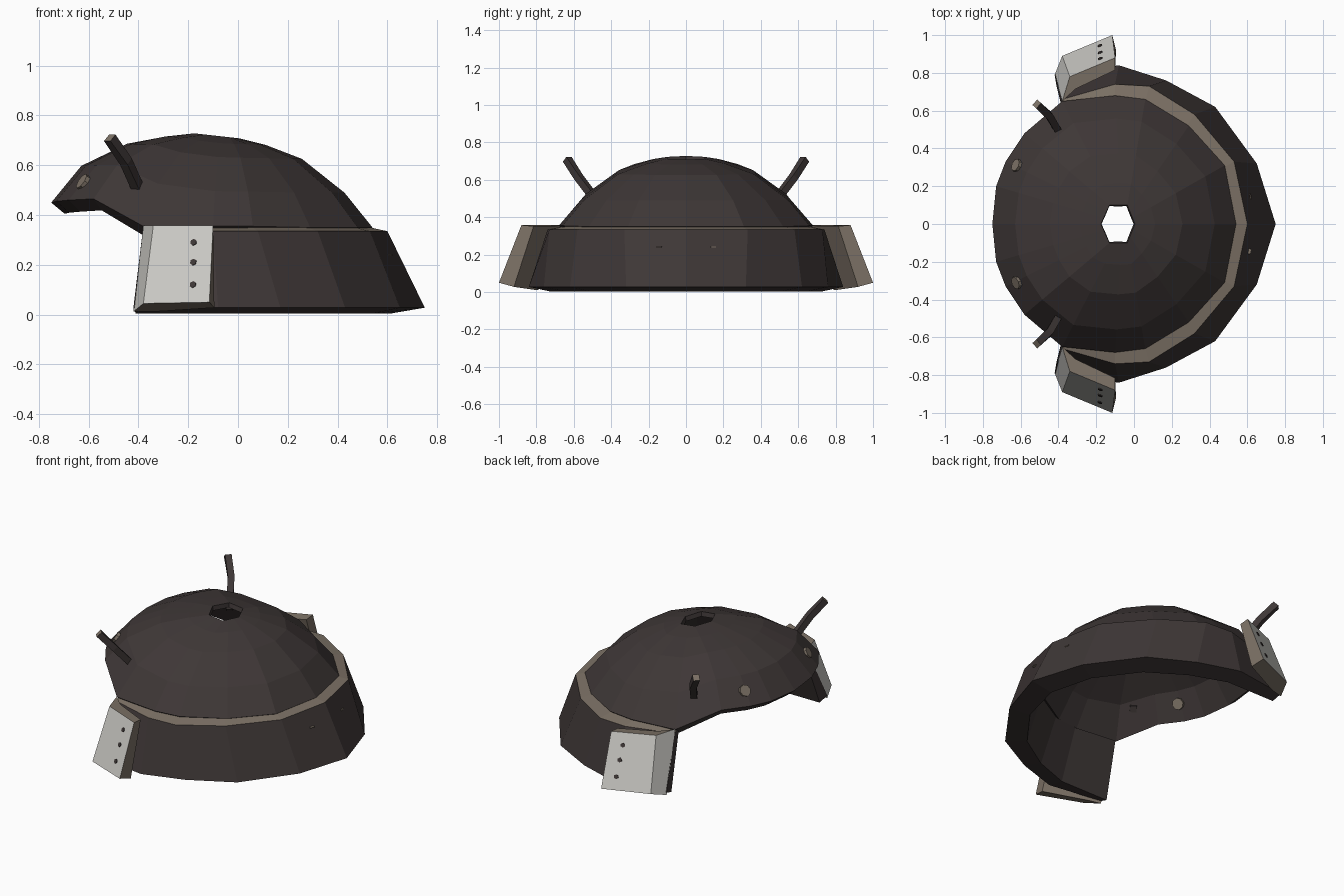
import bpy, bmesh, math
from mathutils import Vector

if "Cube" in bpy.data.objects:
    bpy.data.objects.remove(bpy.data.objects["Cube"])


def mat(name, c):
    m = bpy.data.materials.new(name)
    m.diffuse_color = (*c, 1)
    m.use_nodes = True
    m.node_tree.nodes["Principled BSDF"].inputs["Base Color"].default_value = m.diffuse_color
    return m


DARK = mat("dark_brown", (0.048, 0.038, 0.037))
TAN = mat("tan_trim", (0.205, 0.168, 0.133))
LIGHT = mat("pale_grey", (0.60, 0.59, 0.56))


def make(name, verts, faces, mats, rule=None):
    """Mesh object from points; rule(face) gives the material slot."""
    bm = bmesh.new()
    vs = [bm.verts.new(v) for v in verts]
    for f in faces:
        bm.faces.new([vs[i] for i in f])
    if rule:
        bmesh.ops.recalc_face_normals(bm, faces=bm.faces)
        bm.normal_update()
        for f in bm.faces:
            f.material_index = rule(f)
    me = bpy.data.meshes.new(name)
    bm.to_mesh(me)
    bm.free()
    for m in mats:
        me.materials.append(m)
    ob = bpy.data.objects.new(name, me)
    bpy.context.collection.objects.link(ob)
    return ob


def lerp(a, b, t):
    return a + (b - a) * t


def flip(pts):
    return [(x, -y, *r) for x, y, *r in pts]


# Dome shell: rim stations from back to front, swept up to a hexagonal hole
rim = [(.54, 0, .35), (.48, .31, .35), (.29, .52, .35), (.06, .66, .355), (-.10, .68, .355),
       (-.38, .65, .355), (-.58, .48, .465), (-.68, .33, .46), (-.73, .2, .455), (-.75, 0, .45)]
hexa = [(.005, 0), (-.035, .1), (-.13, .1), (-.175, 0)]
hole = []
for j in range(10):
    k = min(j // 3, 2)
    t = j / 3 - k
    hole.append((lerp(hexa[k][0], hexa[k + 1][0], t), lerp(hexa[k][1], hexa[k + 1][1], t)))
rim += flip(rim[1:-1])[::-1]
hole += flip(hole[1:-1])[::-1]
N = len(rim)
spread = [0, .2, .47, .79, 1]
rise_back = [1, .925, .77, .39, 0]
rise_front = [1, .955, .85, .53, 0]
verts, faces = [], []
for s, hb, hf in zip(spread, rise_back, rise_front):
    for r, h in zip(rim, hole):
        front = min(max((-r[0] - .1) / .5, 0), 1)
        top = lerp(.728, .708, (h[0] + .175) / .18)
        verts.append((lerp(h[0], r[0], s), lerp(h[1], r[1], s),
                      lerp(r[2], top, lerp(hb, hf, front))))
for i in range(len(spread) - 1):
    for j in range(N):
        k = (j + 1) % N
        faces.append((i * N + j, (i + 1) * N + j, (i + 1) * N + k, i * N + k))
dome = make("helmet_dome", verts, faces, [DARK])
# The shell is thin at the hole and thick at the rim
group = dome.vertex_groups.new(name="thickness")
for i, w in enumerate((.4, .5, .62, .8, 1)):
    group.add(list(range(i * N, i * N + N)), w, 'REPLACE')
mod = dome.modifiers.new("shell", "SOLIDIFY")
mod.thickness = .07
mod.offset = -1
mod.vertex_group = "thickness"

# Neck skirt: four-point section swept round the back, tan upper ledge
sections = [  # outer top, outer bottom, inner bottom, inner top
    [(.60, 0), (.75, 0), (.61, 0), (.50, 0)],
    [(.53, .33), (.65, .32), (.54, .27), (.44, .28)],
    [(.32, .58), (.43, .62), (.36, .51), (.26, .49)],
    [(.08, .73), (.17, .76), (.14, .65), (.05, .61)],
    [(-.10, .74), (-.08, .84), (-.08, .73), (-.10, .62)],
    [(-.38, .66), (-.42, .79), (-.41, .73), (-.38, .61)]]
heights = (.335, .028, .004, .357)
rows = sections[::-1] + [flip(s) for s in sections[1:]]
verts = [(x, y, z) for row in rows for (x, y), z in zip(row, heights)]
faces = [(4 * i + a, 4 * i + (a + 1) % 4, 4 * i + 4 + (a + 1) % 4, 4 * i + 4 + a)
         for i in range(len(rows) - 1) for a in range(4)]
e = 4 * (len(rows) - 1)
faces += [(0, 1, 2, 3), (e + 3, e + 2, e + 1, e)]
make("neck_skirt", verts, faces, [DARK, TAN], lambda f: 1 if f.normal.z > .7 else 0)

# Cheek plate: pale outer and front faces, tan elsewhere
plate = [(-.38, .65, .358), (-.34, .78, .358), (-.10, .88, .358), (-.10, .815, .352), (-.31, .715, .352),
         (-.42, .79, .012), (-.38, .89, .045), (-.115, 1.0, .05), (-.095, .92, .028), (-.34, .81, .012)]
prism = [(0, 1, 2, 3, 4), (9, 8, 7, 6, 5)] + [(i, i + 5, (i + 1) % 5 + 5, (i + 1) % 5) for i in range(5)]


def rod(name, p, n, r, depth, m, sides=8):
    bpy.ops.mesh.primitive_cylinder_add(vertices=sides, radius=r, depth=depth, location=p)
    ob = bpy.context.object
    ob.name = name
    ob.rotation_euler = Vector(n).to_track_quat('Z', 'Y').to_euler()
    ob.data.materials.append(m)
    return ob


for sgn, side in ((1, "left"), (-1, "right")):
    make("cheek_plate_" + side, [(x, y * sgn, z) for x, y, z in plate], prism, [TAN, LIGHT],
         lambda f: 1 if abs(f.normal.z) < .6 and f.normal.x < -.1 and f.normal.y * sgn > -.3 else 0)

    # Three dark rivets on each cheek plate
    b, c, b2, c2 = (Vector(plate[i]) for i in (1, 2, 6, 7))
    n = (b2 - b).cross(c - b).normalized()
    if n.y < 0:
        n = -n
    for z in (.12, .21, .29):
        v = (.358 - z) / .31
        p = b.lerp(c, .68).lerp(b2.lerp(c2, .75), v)
        rod("rivet_" + side, (p.x, p.y * sgn, p.z), (n.x, n.y * sgn, n.z), .014, .008, DARK, 6)

    # Bent horn with a tan tip
    path = [Vector(p) for p in ((-.385, .465, .47), (-.45, .575, .615), (-.515, .635, .71))]
    hv = []
    for i, p in enumerate(path):
        d = (path[min(i + 1, 2)] - path[max(i - 1, 0)]).normalized()
        u = d.cross(Vector((0, 0, 1))).normalized()
        w = d.cross(u)
        for a, q in ((1, 1), (-1, 1), (-1, -1), (1, -1)):
            v = p + (u * a + w * q) * .019
            hv.append((v.x, v.y * sgn, v.z))
    hf = [(4 * i + a, 4 * i + (a + 1) % 4, 4 * i + 4 + (a + 1) % 4, 4 * i + 4 + a)
          for i in range(2) for a in range(4)] + [(0, 1, 2, 3), (11, 10, 9, 8)]
    make("horn_" + side, hv, hf, [DARK, TAN],
         lambda f: 1 if f.calc_center_median().z > .70 else 0)

    # Round brow stud passing through the shell
    n = Vector((-.72, .30 * sgn, .5)).normalized()
    rod("brow_stud_" + side, Vector((-.622, .31 * sgn, .532)) - n * .036, n, .034, .09, TAN)

    # Small slit on the back of the skirt
    bpy.ops.mesh.primitive_cube_add(size=1, location=(.612, .145 * sgn, .24))
    slit = bpy.context.object
    slit.name = "back_slit_" + side
    slit.scale = (.016, .028, .005)
    slit.rotation_euler.z = .24 * sgn
    slit.data.materials.append(TAN)
